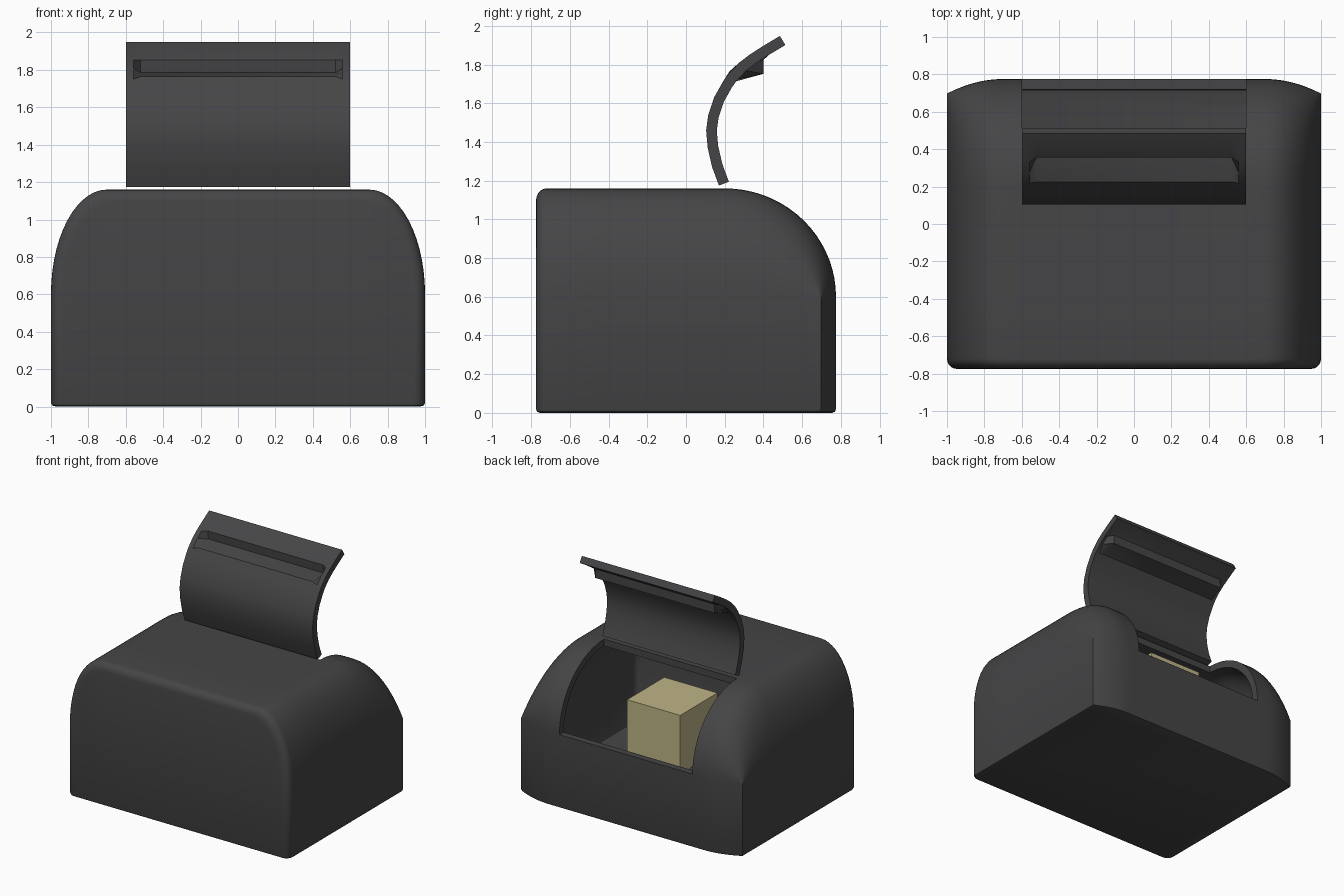
import bpy, bmesh
from math import sin, cos, pi, sqrt

if "Cube" in bpy.data.objects:
    bpy.data.objects.remove(bpy.data.objects["Cube"])

def material(name, rgb):
    m = bpy.data.materials.new(name)
    m.diffuse_color = (*rgb, 1)
    m.use_nodes = True
    m.node_tree.nodes["Principled BSDF"].inputs["Base Color"].default_value = m.diffuse_color
    return m

DARK = material("dark_plastic", (0.06, 0.06, 0.063))
CREAM = material("cream", (0.52, 0.46, 0.24))

def add_object(name, bm, mat):
    bmesh.ops.recalc_face_normals(bm, faces=bm.faces)
    me = bpy.data.meshes.new(name)
    bm.to_mesh(me)
    bm.free()
    ob = bpy.data.objects.new(name, me)
    bpy.context.collection.objects.link(ob)
    me.materials.append(mat)
    return ob

def activate(ob):
    bpy.ops.object.select_all(action='DESELECT')
    ob.select_set(True)
    bpy.context.view_layer.objects.active = ob

def smooth(ob):
    activate(ob)
    bpy.ops.object.shade_smooth_by_angle(angle=0.6)

def apply_all(ob):
    activate(ob)
    for m in list(ob.modifiers):
        bpy.ops.object.modifier_apply(modifier=m.name)

def box(name, lo, hi, mat):
    bm = bmesh.new()
    bmesh.ops.create_cube(bm, size=1)
    for v in bm.verts:
        v.co = [l + (c + 0.5) * (h - l) for c, l, h in zip(v.co, lo, hi)]
    return add_object(name, bm, mat)

# Rounded housing: domed sides and back, flat front with a small edge radius
def housing(name, mat, sx=1, sy=1, sz=1, dz=0):
    n, r = 14, 0.055
    half = [0.7 + 0.3 * sin(pi / 2 * k / n) for k in range(n + 1)]
    xs = [-x for x in reversed(half)] + [-0.6, -0.2, 0.2, 0.6] + half
    rows = [(-0.775 + r * (1 - sin(a)), 1 - r * (1 - cos(a)), 0)
            for a in [pi / 2 * (1 - k / 5) for k in range(6)]]
    rows += [(-0.4, 1, 0), (-0.1, 1, 0)] + [(None, 1, pi / 2 * k / 18) for k in range(19)]
    bm = bmesh.new()

    def vert(x, y, z):
        return bm.verts.new((x * sx, y * sy, z * sz + dz))

    grid = []
    for y, s, a in rows:
        row = []
        for x in xs:
            e = min(1, max(0, abs(x) - 0.7) / 0.3)
            back = 0.775 - 0.078 * e * e
            yy = 0.2 + (back - 0.2) * sin(a) if y is None else y
            z = 0.6 + 0.56 * sqrt(max(0, 1 - e * e)) * cos(a)
            row.append(vert(x * s, yy, z * s))
        grid.append(row)
    R, C = len(rows), len(xs)
    for j in range(R - 1):
        for i in range(C - 1):
            bm.faces.new((grid[j][i], grid[j][i + 1], grid[j + 1][i + 1], grid[j + 1][i]))
    # vertical walls and bottom
    loop = (grid[0] + [grid[j][-1] for j in range(1, R)]
            + grid[-1][-2::-1] + [grid[j][0] for j in range(R - 2, 0, -1)])
    for z, k in ((0.02, 1), (0.006, 0.994), (0, 0.98)):
        new = [vert(v.co.x / sx * k, v.co.y / sy * k, z) for v in loop]
        for i in range(len(loop)):
            j = (i + 1) % len(loop)
            bm.faces.new((loop[i], loop[j], new[j], new[i]))
        loop = new
    bm.faces.new(loop)
    return add_object(name, bm, mat)

body = housing("body", DARK)
cavity = housing("cavity_cutter", DARK, 0.945, 0.929, 1.05 / 1.16, 0.055)
opening = box("opening_cutter", (-0.6, 0.2, 0.6), (0.6, 1.0, 1.4), DARK)
for cutter in (cavity, opening):
    cutter.hide_render = True
    m = body.modifiers.new("cut", 'BOOLEAN')
    m.operation, m.solver, m.object = 'DIFFERENCE', 'EXACT', cutter
apply_all(body)
for cutter in (cavity, opening):
    bpy.data.objects.remove(cutter)
smooth(body)

# Open curved lid with a pressed-in grip
profile = [(.17, 1.175), (.135, 1.27), (.112, 1.37), (.104, 1.46), (.115, 1.54), (.145, 1.63),
           (.19, 1.71), (.218, 1.75), (.275, 1.81), (.33, 1.852), (.40, 1.897), (.485, 1.948)]
grip = {7: (.225, 1.765), 8: (.36, 1.785), 9: (.355, 1.852)}
bm = bmesh.new()
cols = []
for x in (-0.6, -0.56, -0.52, 0.52, 0.56, 0.6):
    pts = [grip.get(k, p) if abs(x) < 0.55 else p for k, p in enumerate(profile)]
    cols.append([bm.verts.new((x, y, z)) for y, z in pts])
for a, b in zip(cols, cols[1:]):
    for k in range(len(profile) - 1):
        bm.faces.new((a[k], b[k], b[k + 1], a[k + 1]))
lid = add_object("lid", bm, DARK)
if lid.data.polygons[0].normal.y > 0:
    lid.data.flip_normals()
m = lid.modifiers.new("thickness", 'SOLIDIFY')
m.thickness, m.offset = 0.055, -1
apply_all(lid)
smooth(lid)

# Block inside the housing
box("inner_block", (-0.27, -0.02, 0.39), (0.21, 0.46, 0.87), CREAM)
